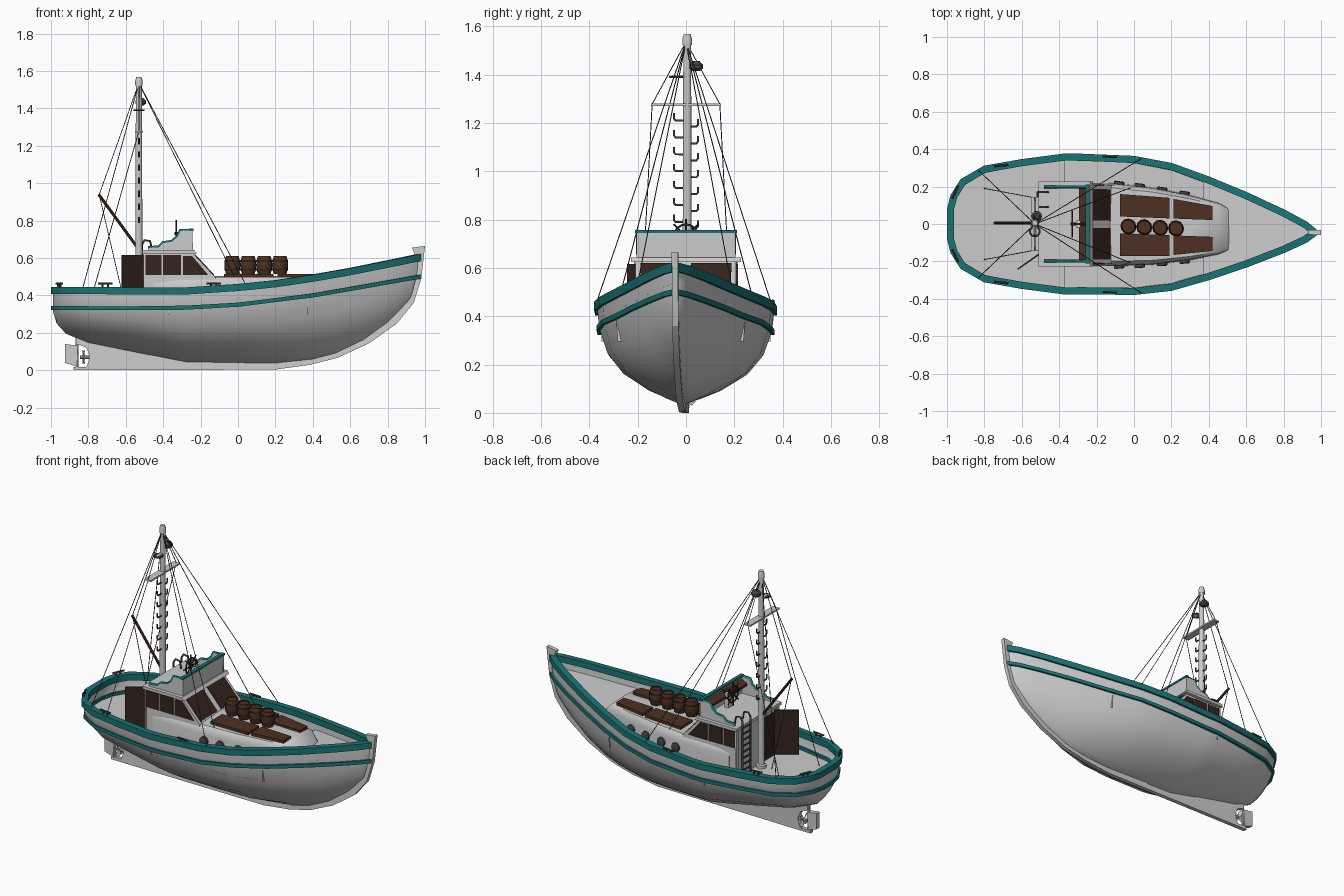
import bpy, bmesh
from math import sin, cos, pi, atan2
from mathutils import Vector, Matrix

if "Cube" in bpy.data.objects:
    bpy.data.objects.remove(bpy.data.objects["Cube"])

def material(name, rgb):
    m = bpy.data.materials.new(name)
    m.diffuse_color = (*rgb, 1)
    m.use_nodes = True
    m.node_tree.nodes["Principled BSDF"].inputs["Base Color"].default_value = m.diffuse_color
    return m

TEAL = material("teal", (0.01, 0.17, 0.17))
BROWN = material("wood", (0.075, 0.03, 0.016))
DARK = material("dark_wood", (0.035, 0.018, 0.012))
IRON = material("iron", (0.06, 0.06, 0.06))

def skew(p):  # the bow sits slightly off the centre line
    return Vector((p[0], p[1] - 0.0385 * max(0, p[0] + 0.2), p[2]))

def finish(name, bm, mat=None, angle=35):
    bmesh.ops.recalc_face_normals(bm, faces=bm.faces)
    for v in bm.verts:
        v.co = skew(v.co)
    me = bpy.data.meshes.new(name)
    bm.to_mesh(me)
    bm.free()
    me.shade_smooth()
    me.set_sharp_from_angle(angle=angle * pi / 180)
    if mat:
        me.materials.append(mat)
    ob = bpy.data.objects.new(name, me)
    bpy.context.collection.objects.link(ob)
    return ob

def loft(name, rows, mat=None, closed=False, caps=(False, False), angle=35):
    bm = bmesh.new()
    vs = [[bm.verts.new(p) for p in r] for r in rows]
    n = len(rows[0])
    for a, b in zip(vs, vs[1:]):
        for i in range(n if closed else n - 1):
            j = (i + 1) % n
            bm.faces.new((a[i], a[j], b[j], b[i]))
    for cap, r in zip(caps, (vs[0], vs[-1])):
        if cap:
            bm.faces.new(r)
    return finish(name, bm, mat, angle)

def prism(name, pts, lo, hi, axis="y", mat=None):
    place = {"y": lambda a, b, c: (a, c, b), "z": lambda a, b, c: (a, b, c),
             "x": lambda a, b, c: (c, a, b)}[axis]
    rows = [[place(a, b, c) for a, b in pts] for c in (lo, hi)]
    return loft(name, rows, mat, True, (True, True), 20)

def box(name, x0, x1, y0, y1, z0, z1, mat=None):
    return prism(name, [(x0, y0), (x1, y0), (x1, y1), (x0, y1)], z0, z1, "z", mat)

def lathe(name, profile, origin, axis=(0, 0, 1), mat=None, n=12):
    q = Vector((0, 0, 1)).rotation_difference(Vector(axis))
    rows = [[Vector(origin) + q @ Vector((r * cos(2*pi*i/n), r * sin(2*pi*i/n), h))
             for i in range(n)] for r, h in profile]
    return loft(name, rows, mat, True, (True, True))

def rod(name, a, b, r, mat=None, n=8):
    d = Vector(b) - Vector(a)
    return lathe(name, [(r, 0), (r, d.length)], a, d.normalized(), mat, n)

def tube(name, pts, r, mat=None, cyclic=False):
    cu = bpy.data.curves.new(name, "CURVE")
    cu.dimensions, cu.bevel_depth, cu.bevel_resolution, cu.use_fill_caps = "3D", r, 1, True
    sp = cu.splines.new("POLY")
    sp.points.add(len(pts) - 1)
    for p, c in zip(sp.points, pts):
        p.co = (*skew(c), 1)
    sp.use_cyclic_u = cyclic
    tmp = bpy.data.objects.new(name + "_curve", cu)
    me = bpy.data.meshes.new_from_object(tmp)
    bpy.data.objects.remove(tmp)
    me.name = name
    if mat:
        me.materials.clear()
        me.materials.append(mat)
    bpy.context.collection.objects.link(bpy.data.objects.new(name, me))

def ring(c, r, plane, n=16):
    u, v = {"yz": ((0, 1, 0), (0, 0, 1)), "xy": ((1, 0, 0), (0, 1, 0)), "xz": ((1, 0, 0), (0, 0, 1))}[plane]
    return [Vector(c) + r * (cos(2*pi*i/n) * Vector(u) + sin(2*pi*i/n) * Vector(v)) for i in range(n)]

def lerp(table, x):
    if x <= table[0][0]:
        return table[0][1]
    for (a, fa), (b, fb) in zip(table, table[1:]):
        if x <= b:
            return fa + (fb - fa) * (x - a) / (b - a)
    return table[-1][1]

# Hull lines: keel height, sheer height, half beam, and one section shape
BOTTOM = [(-.988, .31), (-.97, .25), (-.92, .195), (-.8, .145), (-.6, .105), (-.28, .04), (.2, .035),
          (.4, .055), (.52, .085), (.67, .155), (.8, .245), (.92, .36), (.97, .49)]
SHEER = [(-.988, .44), (-.3, .435), (0, .455), (.2, .475), (.4, .505), (.6, .54), (.8, .58), (.97, .615)]
BEAM = [(-.988, .08), (-.97, .15), (-.92, .23), (-.8, .3), (-.6, .335), (-.37, .365), (0, .36), (.2, .33),
        (.4, .265), (.6, .19), (.8, .105), (.92, .045), (.97, .006)]
BAND = [(-.988, .333), (-.3, .333), (0, .35), (.4, .40), (.7, .452), (.97, .5)]
SHAPE = [(0, .02), (.05, .18), (.13, .4), (.3, .7), (.5, .88), (.73, .97), (.86, .99), (1, 1)]
XS = sorted({x for t in (BOTTOM, BEAM) for x, _ in t})

def half_width(x, z):
    b, s = lerp(BOTTOM, x), lerp(SHEER, x)
    return lerp(BEAM, x) * lerp(SHAPE, (z - b) / (s - b))

rows = []
for x in XS:
    b, s, w = lerp(BOTTOM, x), lerp(SHEER, x), lerp(BEAM, x)
    side = [(x, w * f, b + (s - b) * t) for t, f in SHAPE]
    rows.append(side[::-1] + [(x, -y, z) for x, y, z in side])
loft("hull", rows, caps=(True, True), angle=50)

# Teal rail and rubbing band swept round the hull
def sweep(name, height, inner, outer, lo, hi):
    half = [Vector((x, half_width(x, height(x)), height(x))) for x in XS]
    path = [Vector((p.x, -p.y, p.z)) for p in reversed(half)] + half
    rows = []
    for i, p in enumerate(path):
        t = path[min(i + 1, len(path) - 1)] - path[max(i - 1, 0)]
        nrm = Vector((-t.y, t.x, 0)).normalized()
        if nrm.y * p.y < 0:
            nrm = -nrm
        rows.append([p + nrm * o + Vector((0, 0, h))
                     for o, h in ((inner, lo), (outer, lo), (outer, hi), (inner, hi))])
    loft(name, rows, TEAL, True, (True, True), 40)

sweep("rail", lambda x: lerp(SHEER, x), -.026, .012, -.032, .006)
sweep("rubbing_band", lambda x: lerp(BAND, x), -.008, .012, -.011, .011)

# Decks: aft, lower waist and raised foredeck
def deck(name, x0, x1, height):
    xs = [x0] + [x for x in XS if x0 < x < x1] + [x1]
    loft(name, [[(x, k * half_width(x, height(x)), height(x)) for k in (1, 0, -1)] for x in xs])

fore = lambda x: lerp(SHEER, x) - .08
deck("aft_deck", -.985, -.37, lambda x: .325)
deck("waist_deck", -.37, .37, lambda x: .295)
deck("foredeck", .37, .965, fore)
box("aft_step", -.372, -.368, -.35, .35, .295, .325)
prism("fore_step", [(-.26, .295), (.26, .295), (.27, fore(.37)), (-.27, fore(.37))], .368, .372, "x")

# Keel with stem post, rudder and propeller
prism("keel_and_stem", [(-.88, 0), (.2, .003), (.38, .028), (.53, .065), (.7, .143), (.85, .25), (.94, .36),
      (.98, .49), (1, .665), (.93, .655), (.945, .62), (.94, .48), (.88, .34), (.78, .25), (.62, .15),
      (.4, .075), (.2, .05), (-.28, .06), (-.6, .13), (-.86, .18), (-.86, .14), (-.81, .12), (-.79, .07),
      (-.81, .018), (-.88, .018)], -.013, .013)
prism("rudder", [(-.925, .04), (-.865, .02), (-.855, .13), (-.925, .14)], -.015, .015)
rod("rudder_stock", (-.86, 0, .01), (-.86, 0, .2), .008)
rod("propeller_shaft", (-.845, 0, .07), (-.5, 0, .07), .009)
for i in range(4):
    a = i * pi / 2 + pi / 4
    c, s = cos(a), sin(a)
    loft("propeller_blade", [[(-.825 + w * .4, r * c - w * s, .07 + r * s + w * c) for w in (-k, k)]
         for r, k in ((.005, .006), (.025, .015), (.045, .012))])

# Trunk cabin with portholes and hatch boards
rows = []
for x, w in ((-.45, .215), (-.3, .222), (-.1, .222), (.1, .207), (.3, .175), (.45, .14)):
    half = [(w, .29), (w * .98, .45), (w * .95, .48), (w * .88, .497), (0, .503)]
    rows.append([(x, y, z) for y, z in half] + [(x, -y, z) for y, z in half[-2::-1]])
rows.append([(.53, y * .75, .42) for _, y, z in rows[-1]])
loft("trunk_cabin", rows, caps=(True, False), angle=45)
for s in (1, -1):
    for x, w in ((-.08, .22), (.03, .212), (.15, .197), (.27, .18)):
        lathe("porthole", [(.028, -.01), (.028, .01), (.02, .014)], (x, s * w, .41), (.1, s, 0), IRON)
    for x0, x1, w0, w1 in ((-.075, .19, .165, .155), (.21, .42, .15, .12)):
        prism("hatch_board", [(x0, s * .045), (x1, s * .045), (x1, s * w1), (x0, s * w0)],
              .495, .515, "z", BROWN)

# Barrels with hoops
for x in (-.03, .055, .14, .225):
    lathe("barrel", [(.034, 0), (.041, .025), (.043, .048), (.041, .07), (.034, .096), (.03, .096), (.03, .09)],
          (x, -.007, .514), mat=BROWN)
    for h in (.025, .07):
        lathe("barrel_hoop", [(.0425, -.005), (.0425, .005)], (x, -.007, .514 + h), mat=DARK)

# Wheelhouse, windows, roof
prism("wheelhouse", [(-.5, .32), (-.5, .63), (-.245, .63), (-.12, .495), (-.12, .32)], -.208, .208)
prism("wheelhouse_roof", [(-.51, .625), (-.51, .643), (-.235, .643), (-.22, .625)], -.228, .228)
panes = [[(-.495, .51), (-.41, .51), (-.41, .615), (-.495, .615)],
         [(-.4, .51), (-.305, .51), (-.305, .615), (-.4, .615)],
         [(-.295, .51), (-.16, .51), (-.245, .61), (-.295, .61)]]
d, n = Vector((-.125, 0, .135)), Vector((.135, 0, .125)).normalized() * .005
for s in (1, -1):
    for p in panes:
        prism("side_window", p, s * .2, s * .213, "y", DARK)
    b = Vector((-.12, 0, .495))
    loft("windscreen_pane", [[b + d * k + n * m + Vector((0, s * y, 0)) for k, m in
         ((.08, -1), (.9, -1), (.9, 1), (.08, 1))] for y in (.02, .188)], DARK, True, (True, True))
    box("corner_post", -.505, -.495, s * .19, s * .215, .32, .63)

# Doorway, open door and ladder on the aft wall
box("doorway", -.504, -.498, -.17, -.06, .33, .6, DARK)
prism("door", [(-.505, -.165), (-.62, -.245), (-.624, -.239), (-.509, -.157)], .335, .615, "z", DARK)
for y in (.09, .17):
    tube("ladder_side", [(-.515, y, .325), (-.515, y, .67), (-.5, y, .695), (-.47, y, .69), (-.46, y, .645)], .006, IRON)
for i in range(8):
    rod("ladder_rung", (-.515, .09, .36 + i * .038), (-.515, .17, .36 + i * .038), .005, IRON, 6)

# Flying bridge with teal trim, console and steering wheel
EDGE = [(-.48, .657), (-.425, .66), (-.4, .683), (-.355, .69), (-.325, .715), (-.31, .748), (-.245, .75)]
for s in (1, -1):
    prism("bridge_side", [(-.48, .64)] + EDGE + [(-.24, .64)], s * .193, s * .205)
    tube("bridge_trim", [(x, s * .199, z) for x, z in EDGE], .008, TEAL)
box("bridge_front", -.255, -.242, -.205, .205, .64, .75)
box("bridge_front_trim", -.26, -.238, -.21, .21, .745, .757, TEAL)
prism("bridge_console", [(-.295, .70), (-.255, .72), (-.255, .735), (-.295, .715)], -.19, .19, "y", BROWN)
tube("steering_wheel", ring((-.33, 0, .73), .05, "yz"), .005, DARK, True)
for i in range(8):
    a = i * pi / 4
    rod("wheel_spoke", (-.33, 0, .73), (-.33, .072 * cos(a), .73 + .072 * sin(a)), .004, DARK, 6)
rod("wheel_axle", (-.34, 0, .73), (-.255, 0, .73), .008, DARK)
box("wheel_pedestal", -.31, -.285, -.02, .02, .64, .735)

# Mast with rungs, crossarm, lamp and ring
MX = -.53
lathe("mast", [(.03, 0), (.03, .02), (.02, .025), (.016, 1.2), (.02, 1.2), (.02, 1.225), (.014, 1.245)], (MX, .005, .322))
for i in range(7):
    for s in (1, -1):
        z = .79 + i * .07 - (s > 0) * .025
        tube("mast_rung", [(MX, 0, z), (MX, s * .043, z), (MX, s * .05, z + .008), (MX, s * .05, z + .03)], .005, IRON)
box("crossarm", MX - .022, MX + .022, -.145, .145, 1.27, 1.28)
lathe("mast_lamp", [(.016, -.02), (.028, -.01), (.028, .005), (.015, .02)], (MX + .01, .042, 1.435), mat=IRON)
box("ring_bracket", MX - .01, MX + .01, -.06, 0, 1.385, 1.395)
tube("mast_ring", ring((MX, -.04, 1.39), .026, "xy"), .005, IRON, True)
rod("boom", (MX, .005, .645), (-.745, .005, .94), .008, BROWN)

# Rigging
TOP = (MX, 0, 1.535)
def rope(*pts):
    tube("rigging_line", pts, .0022, IRON)
rope(TOP, (-.745, .005, .93))
rope((-.74, .005, .93), (-.6, 0, .33))
for s in (1, -1):
    rope(TOP, (-.83, s * .285, .44))
    rope(TOP, (.04, s * .36, .46))
    rope(TOP, (-.02, s * .2, .5))
    rope(TOP, (MX, s * .14, 1.278), (-.8, s * .19, .33))

# Rail cleats
for s in (1, -1):
    for x, y, a in ((-.71, .312, .1), (-.13, .362, 0), (-.955, .17, 1.15)):
        m = Matrix.Translation((x, s * y, .445)) @ Matrix.Rotation(s * a, 4, "Z")
        rod("cleat_bar", m @ Vector((-.038, 0, .018)), m @ Vector((.038, 0, .018)), .006, IRON, 6)
        for k in (-.015, .015):
            rod("cleat_leg", m @ Vector((k, 0, -.005)), m @ Vector((k, 0, .018)), .006, IRON, 6)
